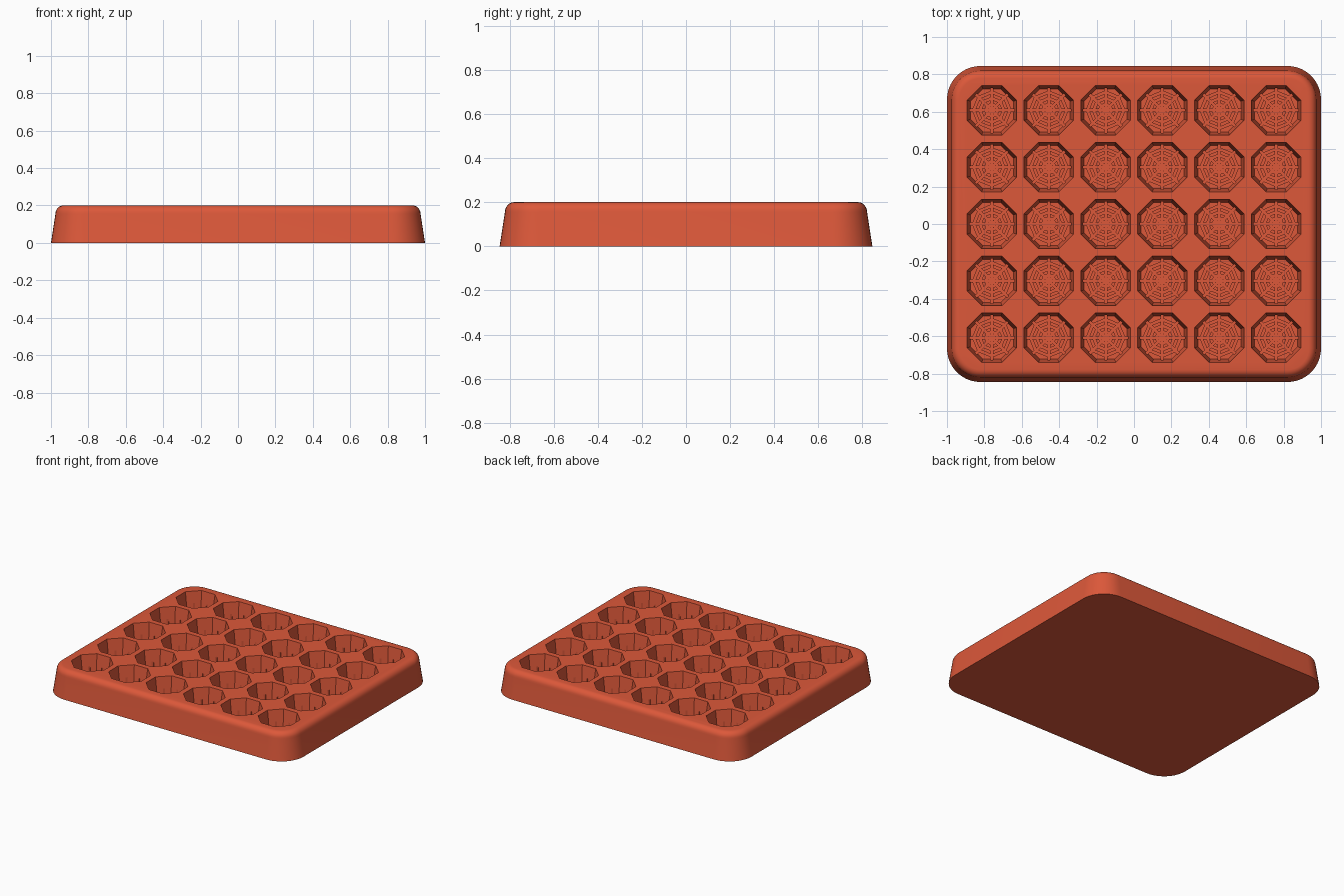
import bpy, bmesh, math
from math import pi, sin, cos

if "Cube" in bpy.data.objects:
    bpy.data.objects.remove(bpy.data.objects["Cube"], do_unlink=True)

HALF_X, HALF_Y, HEIGHT, CORNER = 1.0, 0.845, 0.2, 0.18
PITCH, COLS, ROWS = 0.304, 6, 5
FLOOR = 0.08                       # height of the cavity floors
GROOVE = 0.02                      # depth of the web grooves
WIDTH = 0.014                      # width of the web grooves

red = bpy.data.materials.new("terracotta red")
red.use_nodes = True
red.diffuse_color = (0.72, 0.098, 0.042, 1)
red.node_tree.nodes["Principled BSDF"].inputs["Base Color"].default_value = red.diffuse_color


def make_object(name, bm):
    bmesh.ops.recalc_face_normals(bm, faces=bm.faces)
    mesh = bpy.data.meshes.new(name)
    bm.to_mesh(mesh)
    bm.free()
    mesh.materials.append(red)
    obj = bpy.data.objects.new(name, mesh)
    bpy.context.collection.objects.link(obj)
    return obj


def loft(bm, loops, closed=False):
    """Skin a list of equal point loops; cap the ends or close the ring."""
    rows = [[bm.verts.new(p) for p in loop] for loop in loops]
    pairs = list(zip(rows, rows[1:]))
    if closed:
        pairs.append((rows[-1], rows[0]))
    else:
        bm.faces.new(rows[0])
        bm.faces.new(rows[-1])
    for a, b in pairs:
        for i in range(len(a)):
            j = (i + 1) % len(a)
            bm.faces.new((a[i], a[j], b[j], b[i]))


def octagon(radius, z, turn=0.0):
    return [(radius * cos(turn + k * pi / 4), radius * sin(turn + k * pi / 4), z)
            for k in range(8)]


def rounded_rect(inset, z, steps=10):
    r = CORNER - inset
    points = []
    for q, (sx, sy) in enumerate(((1, 1), (-1, 1), (-1, -1), (1, -1))):
        for k in range(steps + 1):
            a = (q + k / steps) * pi / 2
            points.append((sx * (HALF_X - CORNER) + r * cos(a),
                           sy * (HALF_Y - CORNER) + r * sin(a), z))
    return points


def boolean(target, tool, operation):
    mod = target.modifiers.new(operation.lower(), 'BOOLEAN')
    mod.operation, mod.object = operation, tool
    mod.solver, mod.use_self = 'EXACT', operation == 'UNION'
    bpy.context.view_layer.objects.active = target
    bpy.ops.object.modifier_apply(modifier=mod.name)
    bpy.data.objects.remove(tool, do_unlink=True)


# Tray body: tapered sides and a rounded upper rim
bm = bmesh.new()
profile = [(0, 0), (0.024, 0.155)]
for k in range(1, 7):
    a = k / 6 * pi / 2
    profile.append((0.066 - 0.042 * cos(a), 0.155 + 0.045 * sin(a)))
loft(bm, [rounded_rect(d, z) for d, z in profile])
tray = make_object("tray", bm)

# Cavity cutter: tapered octagonal pocket, flat sides facing the axes
bm = bmesh.new()
to_corner = 1 / cos(pi / 8)
lift = 0.02
draft = (0.132 - 0.115) / (HEIGHT - FLOOR)
loft(bm, [octagon(0.115 * to_corner, FLOOR, pi / 8),
          octagon((0.132 + draft * lift) * to_corner, HEIGHT + lift, pi / 8)])
pocket = make_object("cavity_cutter", bm)

# Web cutter: four crossing spokes and three octagonal rings
bm = bmesh.new()
low, high, h = FLOOR - GROOVE, FLOOR + 0.035, WIDTH / 2
for k in range(4):
    c, s = cos(k * pi / 4), sin(k * pi / 4)
    corners = [(-0.122, -h), (0.122, -h), (0.122, h), (-0.122, h)]
    loft(bm, [[(x * c - y * s, x * s + y * c, z) for x, y in corners]
              for z in (low, high + k * 0.0007)])
for n, radius in enumerate((0.032, 0.064, 0.097)):
    top = FLOOR + 0.01 + n * 0.001
    loft(bm, [octagon(radius - h, low, 0), octagon(radius + h, low, 0),
              octagon(radius + h, top, 0), octagon(radius - h, top, 0)], closed=True)
web = make_object("web_cutter", bm)
boolean(pocket, web, 'UNION')

# Repeat the cutter over the grid and cut the tray
pocket.location = (-PITCH * (COLS - 1) / 2, -PITCH * (ROWS - 1) / 2, 0)
for axis, count in enumerate((COLS, ROWS)):
    array = pocket.modifiers.new("row", 'ARRAY')
    array.count = count
    array.use_relative_offset = False
    array.use_constant_offset = True
    array.constant_offset_displace = [PITCH if i == axis else 0 for i in range(3)]
pocket.hide_render = True
bpy.context.view_layer.update()
boolean(tray, pocket, 'DIFFERENCE')

# Smooth rim and corners, crisp cavities
bpy.ops.object.select_all(action='DESELECT')
tray.select_set(True)
bpy.context.view_layer.objects.active = tray
bpy.ops.object.shade_smooth_by_angle(angle=math.radians(30))
